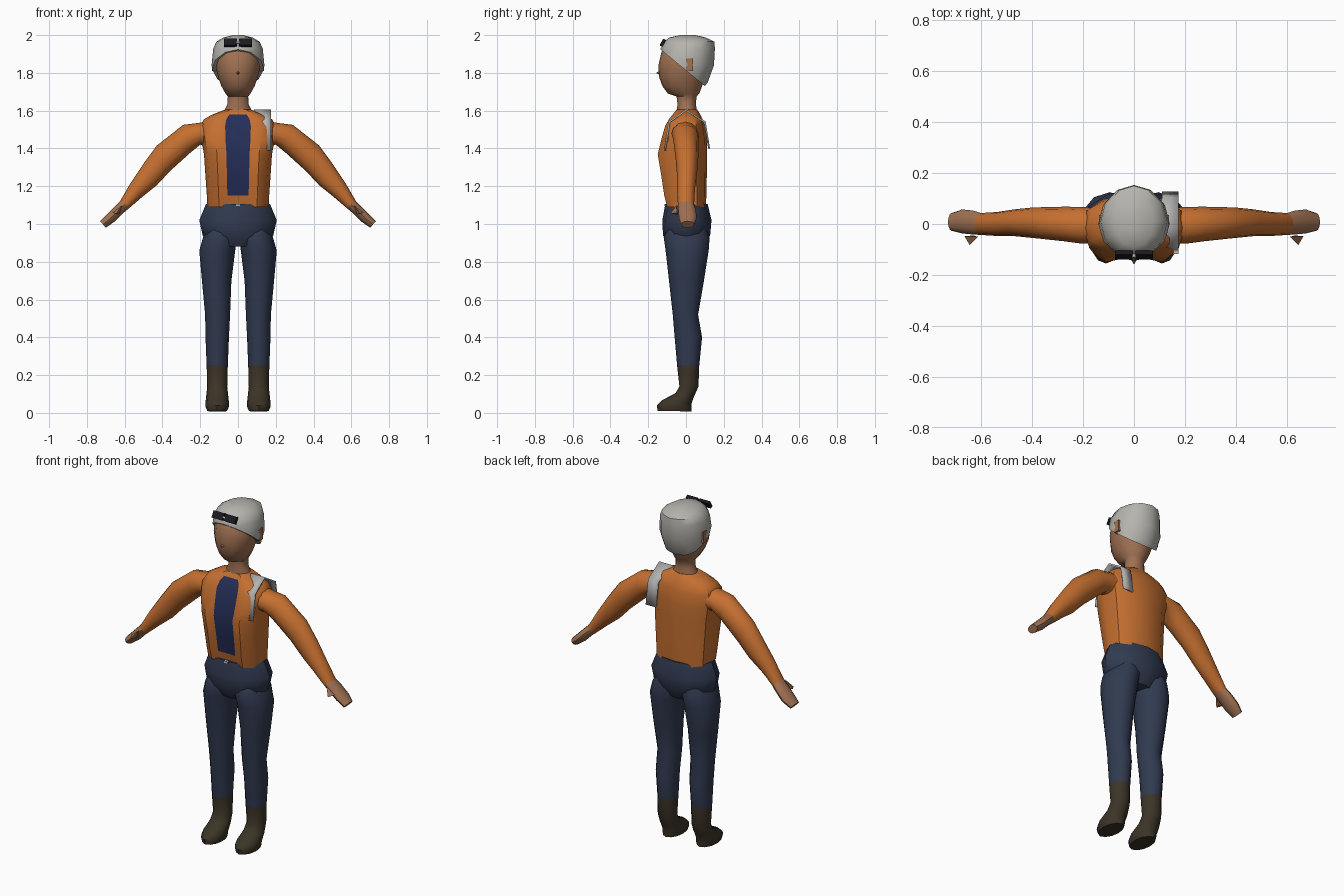
import bpy, bmesh, math
from mathutils import Vector, Matrix

cube = bpy.data.objects.get("Cube")
if cube:
    bpy.data.objects.remove(cube, do_unlink=True)


def material(name, r, g, b):
    m = bpy.data.materials.new(name)
    m.use_nodes = True
    m.diffuse_color = (r, g, b, 1)
    m.node_tree.nodes["Principled BSDF"].inputs["Base Color"].default_value = (r, g, b, 1)
    return m


ORANGE = material("orange jacket", .56, .16, .03)
SHIRT = material("blue shirt", .018, .027, .095)
TROUSER = material("navy trousers", .03, .042, .08)
SKIN = material("skin", .35, .165, .085)
BOOT = material("brown leather", .045, .034, .02)
HAIR = material("grey hair", .47, .455, .42)
METAL = material("pale grey", .45, .46, .45)
BLACK = material("black frame", .01, .01, .014)

parts = []


def finish(name, bm, mats, mirror=False):
    bmesh.ops.recalc_face_normals(bm, faces=bm.faces)
    me = bpy.data.meshes.new(name)
    bm.to_mesh(me)
    bm.free()
    for m in mats:
        me.materials.append(m)
    ob = bpy.data.objects.new(name, me)
    bpy.context.collection.objects.link(ob)
    if mirror:
        ob.modifiers.new("mirror", 'MIRROR').use_mirror_merge = False
    parts.append(ob)
    return ob


ROUND = [(math.cos(i * math.tau / 12), math.sin(i * math.tau / 12)) for i in range(12)]


def loft(rings, profile=ROUND):
    """Skin rings given as (front point, back point, side vector)."""
    bm = bmesh.new()
    loops = []
    for a, b, w in rings:
        c, h = (a + b) / 2, (a - b) / 2
        loops.append([bm.verts.new(c + h * u + w * v) for u, v in profile])
    n = len(profile)
    for lo, hi in zip(loops, loops[1:]):
        for i in range(n):
            j = (i + 1) % n
            bm.faces.new((lo[i], lo[j], hi[j], hi[i]))
    bm.faces.new(loops[0])
    bm.faces.new(loops[-1])
    return bm


def level(z, front, back, w, x=0, zback=None):
    return (Vector((x, front, z)), Vector((x, back, z if zback is None else zback)),
            Vector((w, 0, 0)))


def limb(xt, zt, xb, zb, y, w):
    return Vector((xt, y, zt)), Vector((xb, y, zb)), Vector((0, w, 0))


def box(name, mat, loc, size, tilt=0, mirror=False):
    bm = bmesh.new()
    bmesh.ops.create_cube(bm, size=1)
    mx = Matrix.Translation(loc) @ Matrix.Rotation(tilt, 4, 'X') @ Matrix.Diagonal((*size, 1))
    bmesh.ops.transform(bm, matrix=mx, verts=bm.verts)
    return finish(name, bm, [mat], mirror)


# Jacket torso, with the open shirt front as the two centre columns of faces
half = [(.92, .34), (1, .62), (.7, .9), (.1, 1), (-.55, .93), (-.9, .62)]
outline = [(.9, 0)] + half + [(-1, 0)] + [(u, -v) for u, v in reversed(half)]
bm = loft([level(1.09, -.10, .105, .163), level(1.15, -.115, .108, .165),
           level(1.25, -.13, .11, .172), level(1.37, -.15, .112, .18),
           level(1.45, -.13, .11, .195), level(1.52, -.11, .10, .20),
           level(1.555, -.09, .088, .18), level(1.58, -.07, .075, .135),
           level(1.605, -.05, .06, .07)], outline)
for f in bm.faces:
    c = f.calc_center_median()
    if len(f.verts) == 4 and c.y < 0 and abs(c.x) < .04 and 1.15 < c.z < 1.58:
        f.material_index = 1
finish("jacket", bm, [ORANGE, SHIRT])

# Sleeves, hands and thumbs
wrist = limb(.625, 1.12, .575, 1.085, 0, .043)
finish("sleeves", loft([limb(.16, 1.545, .17, 1.41, -.005, .07),
                        limb(.21, 1.535, .20, 1.42, -.005, .072),
                        limb(.29, 1.525, .255, 1.375, 0, .068),
                        limb(.43, 1.415, .36, 1.28, .005, .06),
                        limb(.50, 1.32, .43, 1.205, .005, .053),
                        limb(.57, 1.215, .505, 1.145, 0, .047), wrist]), [ORANGE], True)
finish("hands", loft([wrist, limb(.66, 1.085, .605, 1.06, .006, .047),
                      limb(.70, 1.045, .65, 1.015, .01, .047),
                      limb(.73, 1.015, .70, .98, .008, .035)]), [SKIN], True)
bm = bmesh.new()
tip = bm.verts.new((.645, -.083, 1.055))
base = [bm.verts.new(p) for p in ((.613, -.05, 1.10), (.665, -.048, 1.06), (.63, -.045, 1.05))]
bm.faces.new(base)
for i in range(3):
    bm.faces.new((base[i], base[i - 1], tip))
finish("thumbs", bm, [SKIN], True)

# Trousers
finish("trouser_hips", loft([level(1.105, -.11, .115, .17), level(1.02, -.125, .135, .205),
                             level(.94, -.122, .128, .187), level(.88, -.085, .09, .12)]),
       [TROUSER])
ankle = level(.25, -.047, .07, .056, .11)
finish("trouser_legs", loft([level(.97, -.10, .11, .08, .09), level(.93, -.118, .125, .09, .095),
                             level(.86, -.108, .12, .095, .11), level(.70, -.09, .095, .078, .113),
                             level(.52, -.07, .064, .066, .108), level(.40, -.06, .085, .062, .11),
                             ankle]), [TROUSER], True)

# Boots
finish("boots", loft([ankle, level(.14, -.035, .066, .053, .11),
                      level(.105, -.055, .04, .058, .11, .08),
                      level(.065, -.13, .03, .062, .11, .05),
                      level(.04, -.155, .03, .062, .11, .025),
                      level(.01, -.15, .03, .052, .11, .008)]), [BOOT], True)

# Head, nose and ears
finish("head", loft([level(1.59, -.05, .06, .078), level(1.635, -.045, .052, .056),
                     level(1.675, -.05, .056, .054), level(1.69, -.095, .07, .066),
                     level(1.73, -.125, .085, .088), level(1.78, -.143, .10, .106),
                     level(1.84, -.146, .12, .119), level(1.91, -.13, .12, .116),
                     level(1.95, -.10, .10, .08)]), [SKIN])
bm = bmesh.new()
bmesh.ops.create_cone(bm, segments=4, radius1=.012, radius2=.002, depth=.02, cap_ends=True,
                      matrix=Matrix.Translation((0, -.147, 1.80)) @ Matrix.Rotation(math.pi / 2, 4, 'X'))
finish("nose", bm, [SKIN])
box("ears", SKIN, (.125, .018, 1.842), (.026, .036, .066), 0, True)

# Hair cap, trimmed along a sloping hairline
bm = loft([level(1.72, -.11, .092, .10), level(1.75, -.13, .115, .122),
           level(1.84, -.145, .148, .14), level(1.93, -.134, .153, .131),
           level(1.965, -.115, .15, .114), level(1.987, -.09, .105, .078),
           level(2.0, -.03, .05, .025)])
hairline = Vector((0, .19, .23))
cut = bmesh.ops.bisect_plane(bm, geom=bm.verts[:] + bm.edges[:] + bm.faces[:], dist=1e-5,
                             plane_co=(0, -.13, 1.92), plane_no=hairline, clear_inner=True)
bmesh.ops.holes_fill(bm, edges=[e for e in bm.edges if e.is_boundary])
finish("hair", bm, [HAIR])

# Goggles pushed up on the forehead
lean = -math.radians(30)
box("goggle_frames", BLACK, (.04, -.122, 1.96), (.07, .018, .04), lean, True)
box("goggle_lenses", SHIRT, (.04, -.130, 1.9555), (.056, .005, .027), lean, True)
box("goggle_bridge", METAL, (0, -.126, 1.96), (.014, .012, .01), lean)

# Belt buckle
box("buckle", METAL, (0, -.107, 1.10), (.022, .012, .012))

# Shoulder strap folded over the left shoulder
bm = bmesh.new()
rows = [(-.112, 1.39, .122), (-.088, 1.54, .122), (0, 1.602, .085),
        (.10, 1.54, .11), (.122, 1.40, .11)]
edge = [(bm.verts.new((x, y, z)), bm.verts.new((.175, y, z))) for y, z, x in rows]
for (a, b), (c, d) in zip(edge, edge[1:]):
    bm.faces.new((a, b, d, c))
strap = finish("shoulder_strap", bm, [METAL])
solid = strap.modifiers.new("thickness", 'SOLIDIFY')
solid.thickness, solid.offset = .01, 0

# Smooth shading with crisp folds
bpy.ops.object.select_all(action='DESELECT')
for ob in parts:
    ob.select_set(True)
bpy.context.view_layer.objects.active = parts[0]
bpy.ops.object.shade_smooth_by_angle(angle=math.radians(42))
